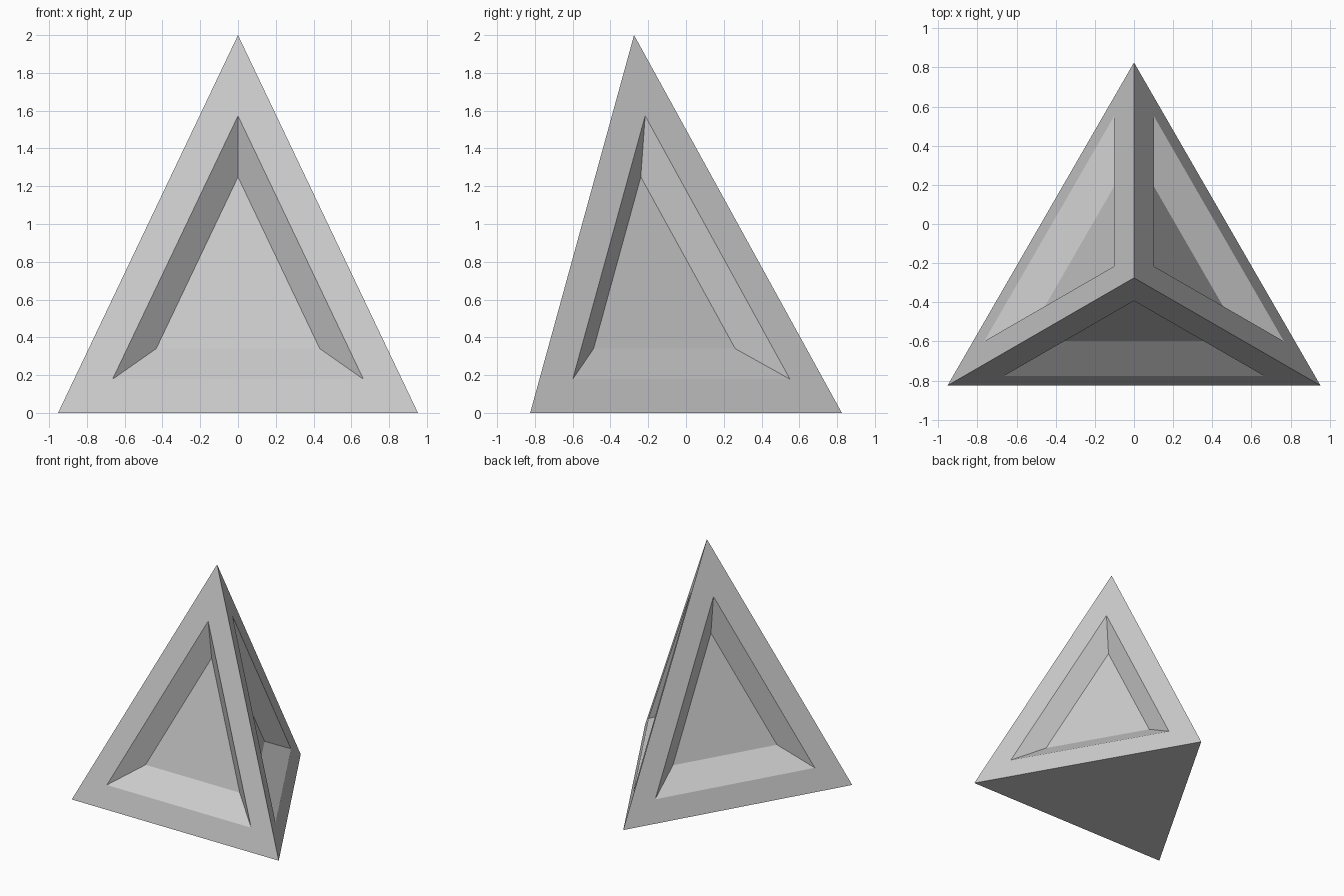
import bpy, bmesh
from math import sin, cos, pi
from mathutils import Vector

if "Cube" in bpy.data.objects:
    bpy.data.objects.remove(bpy.data.objects["Cube"])

RADIUS, HEIGHT, SHIFT = 1.1, 2.0, -0.275   # base circumradius, height, axis y
RIM, SCALE, DEPTH = 0.185, 0.652, 0.135    # face border, recess floor scale, push in

bm = bmesh.new()

# Three-sided pyramid
base = [bm.verts.new((RADIUS * sin(a), RADIUS * cos(a) + SHIFT, 0))
        for a in (i * 2 * pi / 3 for i in range(3))]
apex = bm.verts.new((0, SHIFT, HEIGHT))
bm.faces.new(base)
sides = [bm.faces.new((base[i], base[(i + 1) % 3], apex)) for i in range(3)]
bmesh.ops.recalc_face_normals(bm, faces=bm.faces[:])

# Even border on each sloping face
bmesh.ops.inset_individual(bm, faces=sides, thickness=RIM, use_even_offset=True)

# Tapered recess: shrink the panel and push it horizontally toward the axis
panels = bmesh.ops.extrude_discrete_faces(bm, faces=sides)["faces"]
for f in panels:
    centre = f.calc_center_median()
    inward = Vector((-f.normal.x, -f.normal.y, 0))
    if inward.length < 1e-6:
        f.normal_update()
        inward = Vector((-f.normal.x, -f.normal.y, 0))
    inward.normalize()
    for v in f.verts:
        v.co = centre + (v.co - centre) * SCALE + inward * DEPTH

bmesh.ops.recalc_face_normals(bm, faces=bm.faces[:])
mesh = bpy.data.meshes.new("recessed_pyramid")
bm.to_mesh(mesh)
bm.free()
bpy.context.collection.objects.link(bpy.data.objects.new("recessed_pyramid", mesh))
